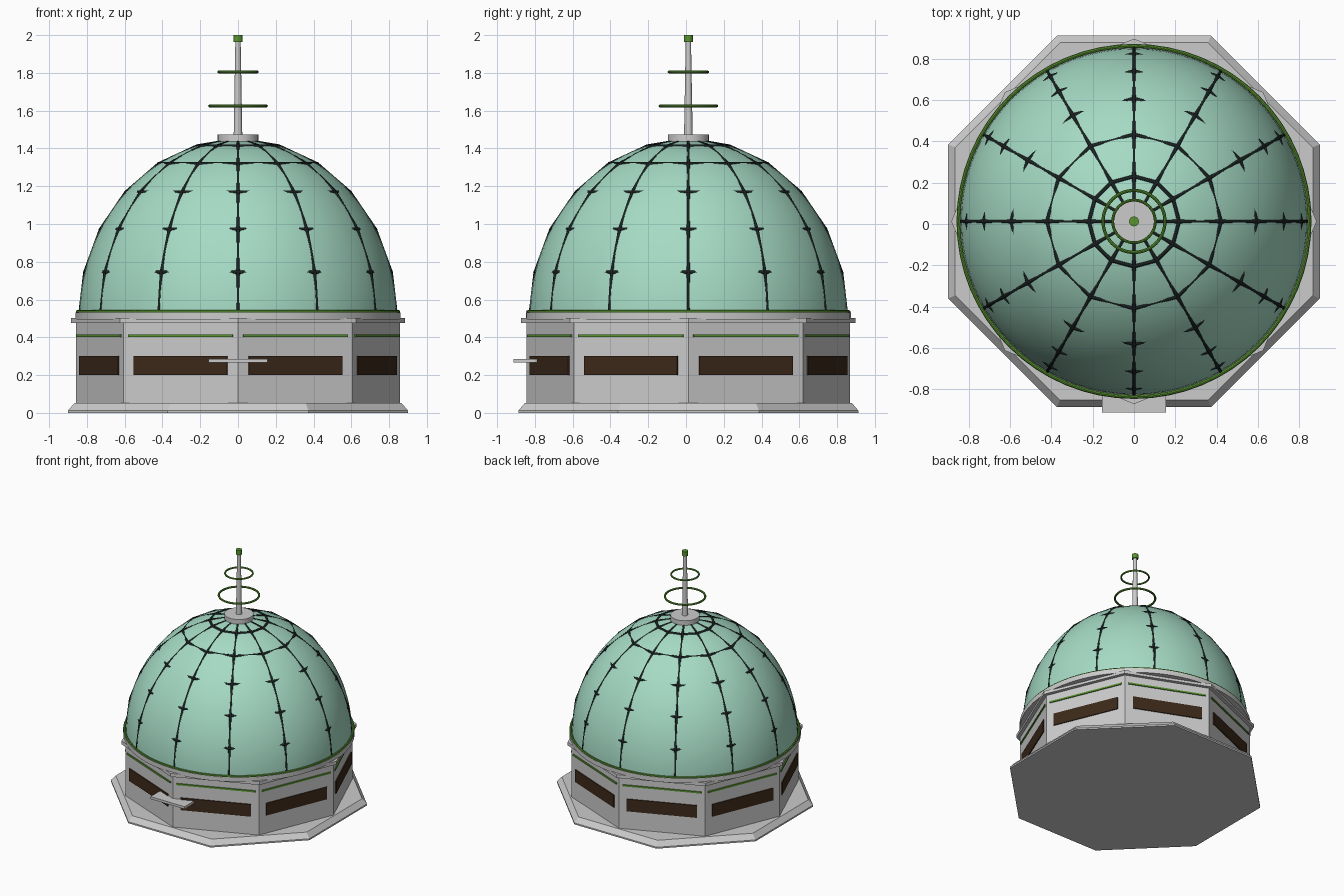
import bpy, bmesh, math
from math import sin, cos, radians, pi
from mathutils import Matrix

if "Cube" in bpy.data.objects:
    bpy.data.objects.remove(bpy.data.objects["Cube"])

CY = 0.0125                     # the dome axis sits slightly behind centre
DOME_R, DOME_H, DOME_Z = 0.84, 0.945, 0.50


def material(name, rgb):
    m = bpy.data.materials.new(name)
    m.diffuse_color = (*rgb, 1)
    m.use_nodes = True
    m.node_tree.nodes["Principled BSDF"].inputs["Base Color"].default_value = m.diffuse_color
    return m


COPPER = material("pale_green", (0.38, 0.71, 0.56))
BLACK = material("black_frame", (0.01, 0.015, 0.015))
GREEN = material("green_trim", (0.10, 0.30, 0.03))
BROWN = material("brown_glass", (0.045, 0.022, 0.01))


def finish(name, bm, mat=None, smooth=False):
    me = bpy.data.meshes.new(name)
    bmesh.ops.recalc_face_normals(bm, faces=bm.faces)
    bm.to_mesh(me)
    bm.free()
    ob = bpy.data.objects.new(name, me)
    bpy.context.collection.objects.link(ob)
    if mat:
        me.materials.append(mat)
    if smooth:
        bpy.ops.object.select_all(action='DESELECT')
        ob.select_set(True)
        bpy.context.view_layer.objects.active = ob
        bpy.ops.object.shade_smooth_by_angle(angle=radians(35))
    return ob


def lathe(name, profile, sides, turn=0.0, mat=None, smooth=False, closed=False):
    """Spin (radius, z) points around the dome axis; caps the ends unless closed."""
    bm = bmesh.new()
    rings = [[bm.verts.new((r * cos(turn + 2 * pi * i / sides),
                            CY + r * sin(turn + 2 * pi * i / sides), z))
              for i in range(sides)] for r, z in profile]
    pairs = list(zip(rings, rings[1:]))
    if closed:
        pairs.append((rings[-1], rings[0]))
    else:
        bm.faces.new(rings[0])
        bm.faces.new(rings[-1])
    for a, b in pairs:
        for i in range(sides):
            j = (i + 1) % sides
            bm.faces.new((a[i], a[j], b[j], b[i]))
    return finish(name, bm, mat, smooth)


def hoop(name, radius, z, thick, mat):
    prof = [(radius + thick * cos(k * pi / 4), z + thick * sin(k * pi / 4)) for k in range(8)]
    return lathe(name, prof, 64, mat=mat, smooth=True, closed=True)


def box(name, size, matrix, mat=None):
    bm = bmesh.new()
    bmesh.ops.create_cube(bm, size=1, matrix=matrix @ Matrix.Diagonal((*size, 1)))
    return finish(name, bm, mat)


# Octagonal plinth, turned so its flats face the axes
k = cos(pi / 8)
lathe("plinth", [(0.9 / k, 0), (0.9 / k, 0.012), (0.866 / k, 0.052)], 8, pi / 8)

# Octagonal wall and cornice, corners on the axes
lathe("wall", [(0.857, 0.04), (0.857, 0.48)], 8)
lathe("cornice", [(0.885, 0.475), (0.885, 0.502)], 8)
lathe("drum_ring", [(0.86, 0.495), (0.86, 0.532)], 64, smooth=True)
hoop("dome_base_trim", 0.85, 0.535, 0.009, GREEN)

# Window and trim strip on each wall face
apothem = 0.857 * k
for i in range(8):
    face = (Matrix.Translation((0, CY, 0)) @ Matrix.Rotation(pi / 8 + i * pi / 4, 4, 'Z')
            @ Matrix.Translation((apothem, 0, 0)))
    box(f"window_{i + 1}", (0.016, 0.535, 0.10), face @ Matrix.Translation((0, 0, 0.25)), BROWN)
    box(f"wall_trim_{i + 1}", (0.016, 0.60, 0.013), face @ Matrix.Translation((0, 0, 0.408)), GREEN)

# Entrance ledge on the front corner
box("front_ledge", (0.31, 0.135, 0.02), Matrix.Translation((0, -0.845, 0.276)))


# Smooth dome
def dome_point(lat):
    return DOME_R * cos(radians(lat)), DOME_Z + DOME_H * sin(radians(lat))


lathe("dome", [dome_point(a) for a in range(0, 90, 3)] + [dome_point(89)], 72,
      mat=COPPER, smooth=True)

# Frame: straight bars between 12 meridians and 15 degree latitudes, partly sunk in the dome
cu = bpy.data.curves.new("dome_frame", 'CURVE')
cu.dimensions = '3D'
cu.bevel_depth = 0.010
cu.bevel_resolution = 1


def polyline(points, cyclic):
    s = cu.splines.new('POLY')
    s.points.add(len(points) - 1)
    for p, co in zip(s.points, points):
        p.co = (*co, 1)
    s.use_cyclic_u = cyclic


def on_dome(lat, i):
    r, z = dome_point(lat)
    return r * cos(i * pi / 6), CY + r * sin(i * pi / 6), z


for i in range(12):
    polyline([on_dome(lat, i) for lat in (0, 15, 30, 45, 60, 75, 88)], False)
for lat in (15, 30, 45, 60, 75):
    polyline([on_dome(lat, i) for i in range(12)], True)
cu.materials.append(BLACK)
frame = bpy.data.objects.new("dome_frame", cu)
bpy.context.collection.objects.link(frame)
bpy.ops.object.select_all(action='DESELECT')
frame.select_set(True)
bpy.context.view_layer.objects.active = frame
bpy.ops.object.convert(target='MESH')

# Cap, mast, rings and tip
lathe("cap", [(0.108, 1.435), (0.108, 1.475)], 32, smooth=True)
lathe("mast", [(0.023, 1.46), (0.014, 1.97)], 16, smooth=True)
hoop("lower_ring", 0.15, 1.625, 0.008, GREEN)
hoop("upper_ring", 0.103, 1.805, 0.007, GREEN)
lathe("mast_tip", [(0.024, 1.963), (0.024, 2.0)], 16, mat=GREEN, smooth=True)
